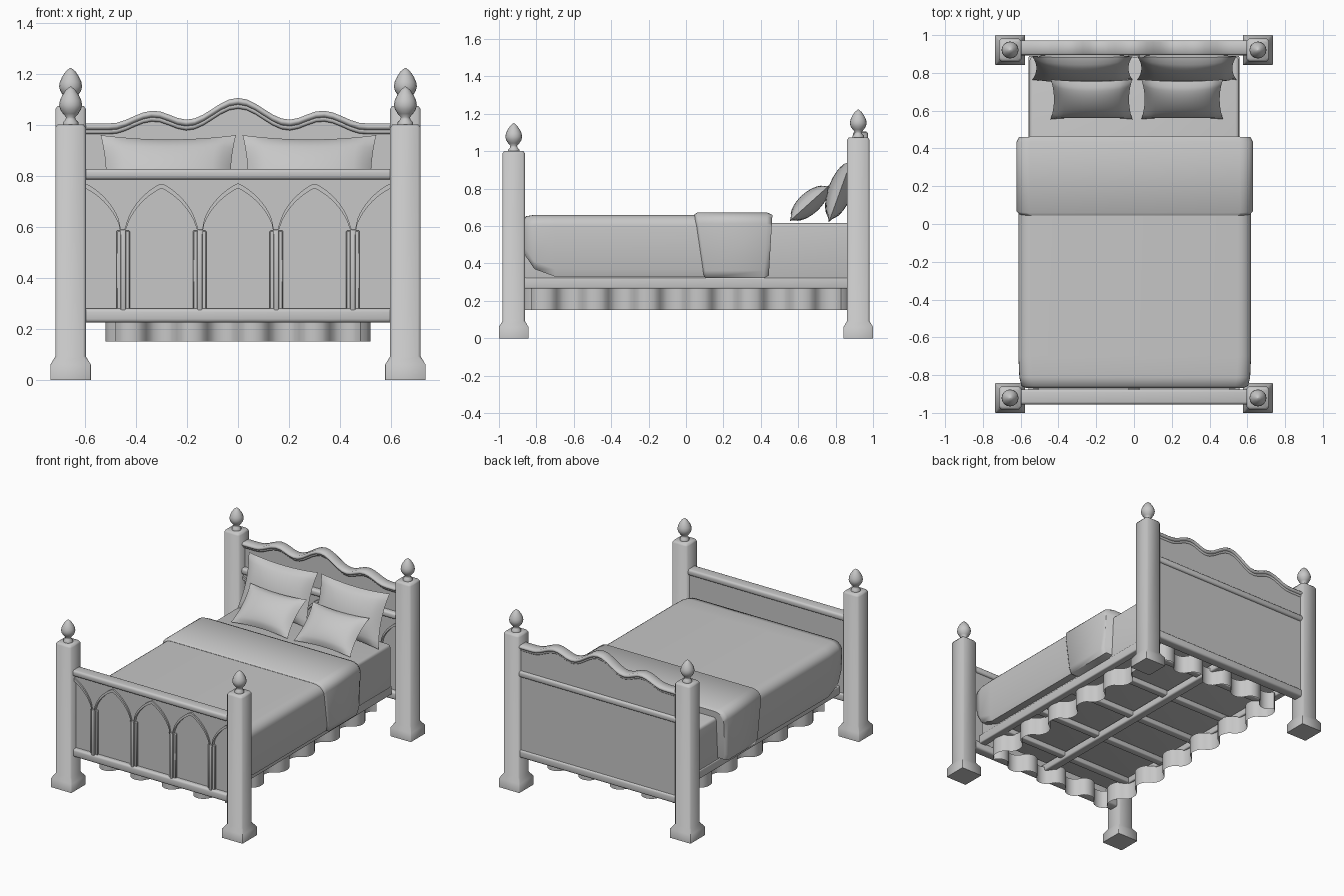
import bpy, bmesh, math
from mathutils import Matrix, Vector

cube = bpy.data.objects.get("Cube")
if cube:
    bpy.data.objects.remove(cube, do_unlink=True)

grey = bpy.data.materials.new("plain_grey")
grey.use_nodes = True
grey.diffuse_color = (0.57, 0.57, 0.57, 1)
grey.node_tree.nodes["Principled BSDF"].inputs["Base Color"].default_value = (0.57, 0.57, 0.57, 1)


def finish(name, bm, angle=40):
    """Turn a bmesh into a named, smooth-shaded object."""
    bmesh.ops.recalc_face_normals(bm, faces=bm.faces)
    mesh = bpy.data.meshes.new(name)
    bm.to_mesh(mesh)
    bm.free()
    mesh.materials.append(grey)
    mesh.polygons.foreach_set("use_smooth", [True] * len(mesh.polygons))
    mesh.set_sharp_from_angle(angle=math.radians(angle))
    obj = bpy.data.objects.new(name, mesh)
    bpy.context.collection.objects.link(obj)


def box(name, x, y, z, bevel=0.0, segments=3):
    """Box from (min, max) ranges, with optional rounded edges."""
    bm = bmesh.new()
    bmesh.ops.create_cube(bm, size=1)
    for v in bm.verts:
        v.co = [(a + b) / 2 + c * (b - a) for (a, b), c in zip((x, y, z), v.co)]
    if bevel:
        bmesh.ops.bevel(bm, geom=bm.edges[:], offset=bevel, segments=segments,
                        profile=0.5, affect='EDGES')
    finish(name, bm)


def loft(name, rings, angle=40):
    """Skin closed rings of equal length and cap both ends."""
    bm = bmesh.new()
    loops = [[bm.verts.new(p) for p in ring] for ring in rings]
    n = len(loops[0])
    for a, b in zip(loops, loops[1:]):
        for i in range(n):
            j = (i + 1) % n
            bm.faces.new((a[i], a[j], b[j], b[i]))
    bm.faces.new(loops[0])
    bm.faces.new(loops[-1])
    finish(name, bm, angle)


def strip(name, low, high, y0, y1, half=0.61, steps=60, cut=0.0):
    """Upright board between two height functions of x, with optional cut corners."""
    rings = []
    for i in range(steps + 1):
        x = half * (2 * i / steps - 1)
        a, b = low(x), high(x)
        if cut:
            section = [(y0 + cut, a), (y1 - cut, a), (y1, a + cut), (y1, b - cut),
                       (y1 - cut, b), (y0 + cut, b), (y0, b - cut), (y0, a + cut)]
        else:
            section = [(y0, a), (y1, a), (y1, b), (y0, b)]
        rings.append([(x, y, z) for y, z in section])
    loft(name, rings, 55 if cut else 40)


# Posts with flared square feet and turned finials
def post(name, cx, cy, top):
    rings = []
    for z, r, c in ((0, .079, .002), (.06, .079, .002), (.092, .06, .012),
                    (top - .012, .06, .012), (top, .052, .012)):
        k = r - c
        rings.append([(cx + a, cy + b, z) for a, b in
                      ((r, -k), (r, k), (k, r), (-k, r), (-r, k), (-r, -k), (-k, -r), (k, -r))])
    loft(name, rings, 50)
    profile = ((.03, -.002), (.03, .01), (.02, .02), (.018, .03), (.03, .043), (.041, .06),
               (.045, .077), (.042, .095), (.033, .115), (.018, .137), (.002, .15))
    loft(name + "_finial",
         [[(cx + r * math.cos(t * math.pi / 8), cy + r * math.sin(t * math.pi / 8), top + z)
           for t in range(16)] for r, z in profile], 70)


for side, sx in (("left", 1), ("right", -1)):
    post("foot_post_" + side, sx * .656, -.921, 1.0)
    post("head_post_" + side, sx * .656, .921, 1.073)
    box("side_rail_" + side, sorted((sx * .505, sx * .558)), (-.89, .89), (.265, .325), .008)


# Footboard and headboard: rails, panel, pointed arcade
def arch(x):
    d = min(abs((x + .15) % .3 - .15) / .142, 1)     # distance from the nearest peak
    return .565 + .19 * (.65 * math.sqrt(1 - d * d) + .35 * (1 - d))


def wave(x):
    keys = ((0, 1.105), (.2, 1.02), (.33, 1.055), (.5, 1.005), (.62, 1.005))
    x = abs(x)
    for (a, za), (b, zb) in zip(keys, keys[1:]):
        if x <= b:
            return za + (zb - za) * (1 - math.cos(math.pi * (x - a) / (b - a))) / 2


def board(name, cy, panel_top):
    box(name + "_lower_rail", (-.62, .62), (cy - .035, cy + .035), (.225, .28), .014)
    box(name + "_upper_rail", (-.62, .62), (cy - .04, cy + .04), (.785, .827), .014)
    strip(name + "_panel", lambda x: .26, panel_top, cy - .005, cy + .025)
    strip(name + "_arcade", arch, lambda x: .8, cy - .02, cy, steps=120)
    strip(name + "_arch_trim", lambda x: arch(x) - .004, lambda x: arch(x) + .016,
          cy - .03, cy - .01, steps=120)
    for i in range(4):
        x = -.45 + .3 * i
        box(f"{name}_column_{i + 1}", (x - .027, x + .027), (cy - .02, cy), (.27, .585), .004, 1)
        box(f"{name}_column_rib_{i + 1}", (x - .011, x + .011), (cy - .032, cy), (.27, .59), .006, 2)


board("footboard", -.915, lambda x: .8)
board("headboard", .932, lambda x: wave(x) - .015)
strip("headboard_crown", lambda x: wave(x) - .026, wave, .894, .972, steps=36, cut=.009)
strip("headboard_crown_moulding", lambda x: wave(x) - .042, lambda x: wave(x) - .018,
      .908, .962, steps=36, cut=.007)

# Slatted base
box("centre_beam", (-.03, .03), (-.9, .91), (.25, .3), .01)
for i in range(5):
    y = -.68 + .34 * i
    box(f"slat_{i + 1}", (-.53, .53), (y - .025, y + .025), (.268, .305), .008)


# Gathered skirt: a single rippled sheet of deep folds round the base
def skirt():
    hx, hy, amp = .48, .83, .04
    corners = [(-hx, -hy), (hx, -hy), (hx, hy), (-hx, hy)]
    path = []
    for k in range(4):
        a, b = Vector(corners[k]), Vector(corners[(k + 1) % 4])
        along = (b - a).normalized()
        out = Vector((along.y, -along.x))
        folds = 4 if k % 2 == 0 else 6
        steps = folds * 16
        for i in range(steps):
            s = math.sin(2 * math.pi * folds * i / steps)
            path.append(a.lerp(b, i / steps) + out * amp * math.copysign(abs(s) ** .55, s))
    bm = bmesh.new()
    low = [bm.verts.new((p.x, p.y, .15)) for p in path]
    high = [bm.verts.new((p.x, p.y, .275)) for p in path]
    for i in range(len(path)):
        j = (i + 1) % len(path)
        bm.faces.new((low[i], low[j], high[j], high[i]))
    finish("bed_skirt", bm, 80)


skirt()

# Mattress
box("mattress", (-.553, .557), (-.87, .885), (.305, .617), .02)


# Blanket and turned-down fold: rounded sections along the bed
def cover(name, sections):
    rings = []
    for y, w, bottom, top, lean in sections:
        half = [(w - .012, bottom), (w, bottom + .04)]
        for i in range(7):
            t = i * math.pi / 12
            half.append((w - .07 + .07 * math.cos(t), top - .06 + .06 * math.sin(t)))
        full = half + [(-x, z) for x, z in reversed(half)]
        rings.append([(x + .004, y + lean * (top - z) / .34, z) for x, z in full])
    loft(name, rings, 60)


cover("blanket", ((-.868, .575, .47, .63, 0), (-.858, .6, .44, .652, 0), (-.81, .611, .37, .66, 0),
                  (-.7, .616, .33, .66, 0), (.4, .616, .33, .66, 0)))
cover("blanket_fold", ((.045, .614, .33, .662, .05), (.06, .627, .322, .672, .05),
                       (.435, .627, .322, .672, -.02), (.462, .614, .335, .66, -.02)))


# Pillows: pinched cushions leaning on the headboard
def pillow(name, centre, w, h, thick, tilt):
    bm = bmesh.new()
    for sign in (1, -1):
        made = bmesh.ops.create_grid(bm, x_segments=14, y_segments=14, size=1)["verts"]
        for v in made:
            u, t = v.co.x, v.co.y
            puff = max(0, (1 - u * u) * (1 - t * t)) ** .55
            v.co = (w * u * (1 - .08 * (1 - t * t)), h * t * (1 - .1 * (1 - u * u)),
                    sign * thick * puff)
    bmesh.ops.remove_doubles(bm, verts=bm.verts, dist=.0005)
    turn = Matrix.Translation(centre) @ Matrix.Rotation(math.radians(tilt), 4, 'X')
    bmesh.ops.transform(bm, matrix=turn, verts=bm.verts)
    finish(name, bm, 60)


pillow("back_pillow_right", (-.273, .825, .79), .265, .18, .065, 70)
pillow("back_pillow_left", (.28, .825, .79), .262, .18, .065, 70)
pillow("front_pillow_right", (-.225, .66, .722), .216, .142, .058, 42)
pillow("front_pillow_left", (.255, .66, .722), .216, .142, .058, 42)
